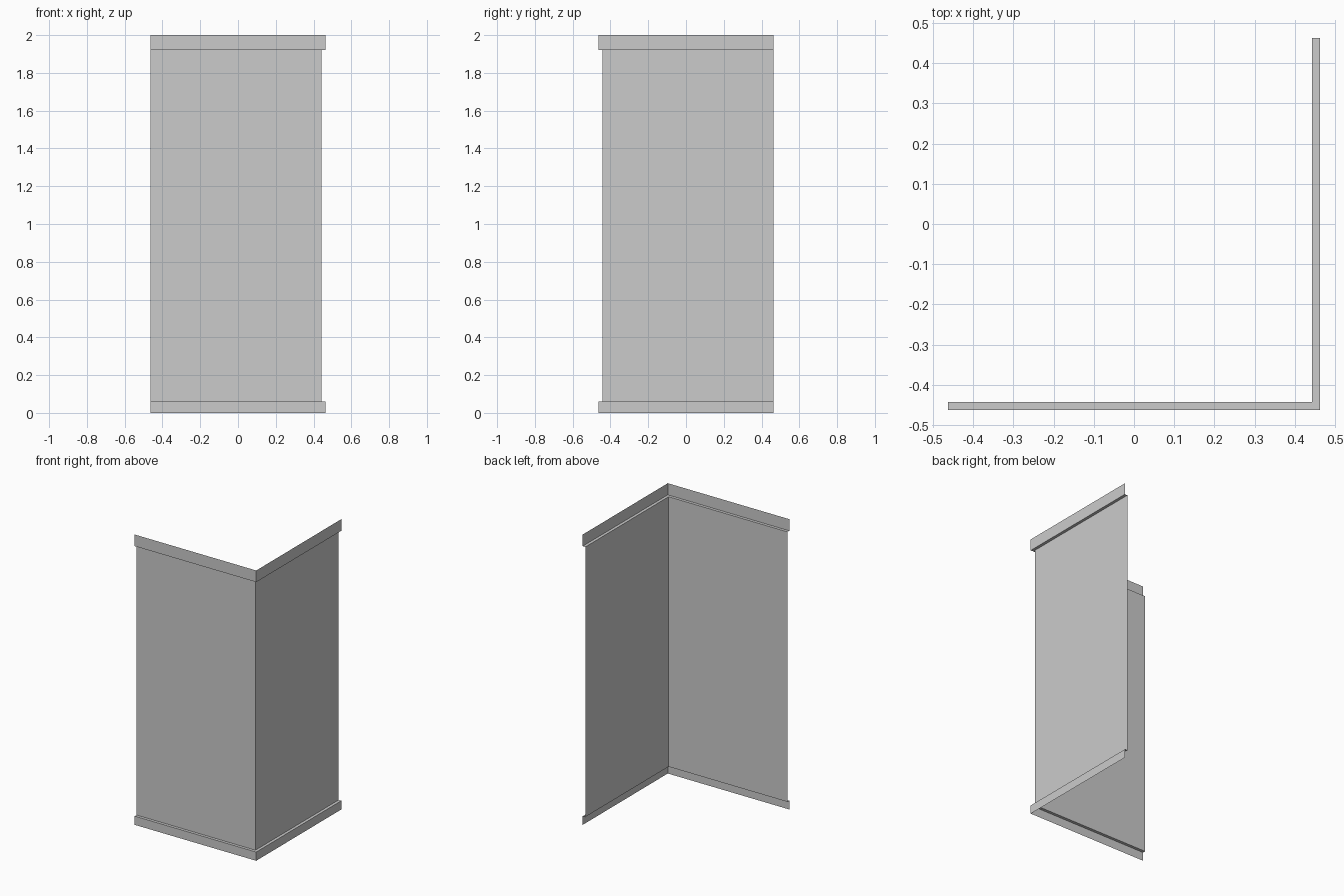
import bpy, bmesh

if "Cube" in bpy.data.objects:
    bpy.data.objects.remove(bpy.data.objects["Cube"])

HALF = 0.463    # half width of the footprint, outer face of the rails
STEP = 0.02     # how far the panels sit inside the rails


def corner_sheet(name, profile):
    """Sweep an (inset, z) profile around the L-shaped corner as a thin sheet."""
    bm = bmesh.new()
    rows = []
    for inset, z in profile:
        d = HALF - inset
        path = [(-HALF, -d), (d, -d), (d, HALF)]
        rows.append([bm.verts.new((x, y, z)) for x, y in path])
    for lo, hi in zip(rows, rows[1:]):
        for i in range(2):
            bm.faces.new((lo[i], lo[i + 1], hi[i + 1], hi[i]))
    mesh = bpy.data.meshes.new(name)
    bm.to_mesh(mesh)
    bm.free()
    obj = bpy.data.objects.new(name, mesh)
    bpy.context.collection.objects.link(obj)
    return obj


# Skirting strip with the ledge on top of it
corner_sheet("bottom_rail", [(0, 0), (0, 0.06), (STEP, 0.06)])
# Two tall recessed wall panels meeting at the corner
corner_sheet("wall_panels", [(STEP, 0.06), (STEP, 1.92)])
# Top strip with the ledge below it
corner_sheet("top_rail", [(STEP, 1.92), (0, 1.92), (0, 2.0)])
